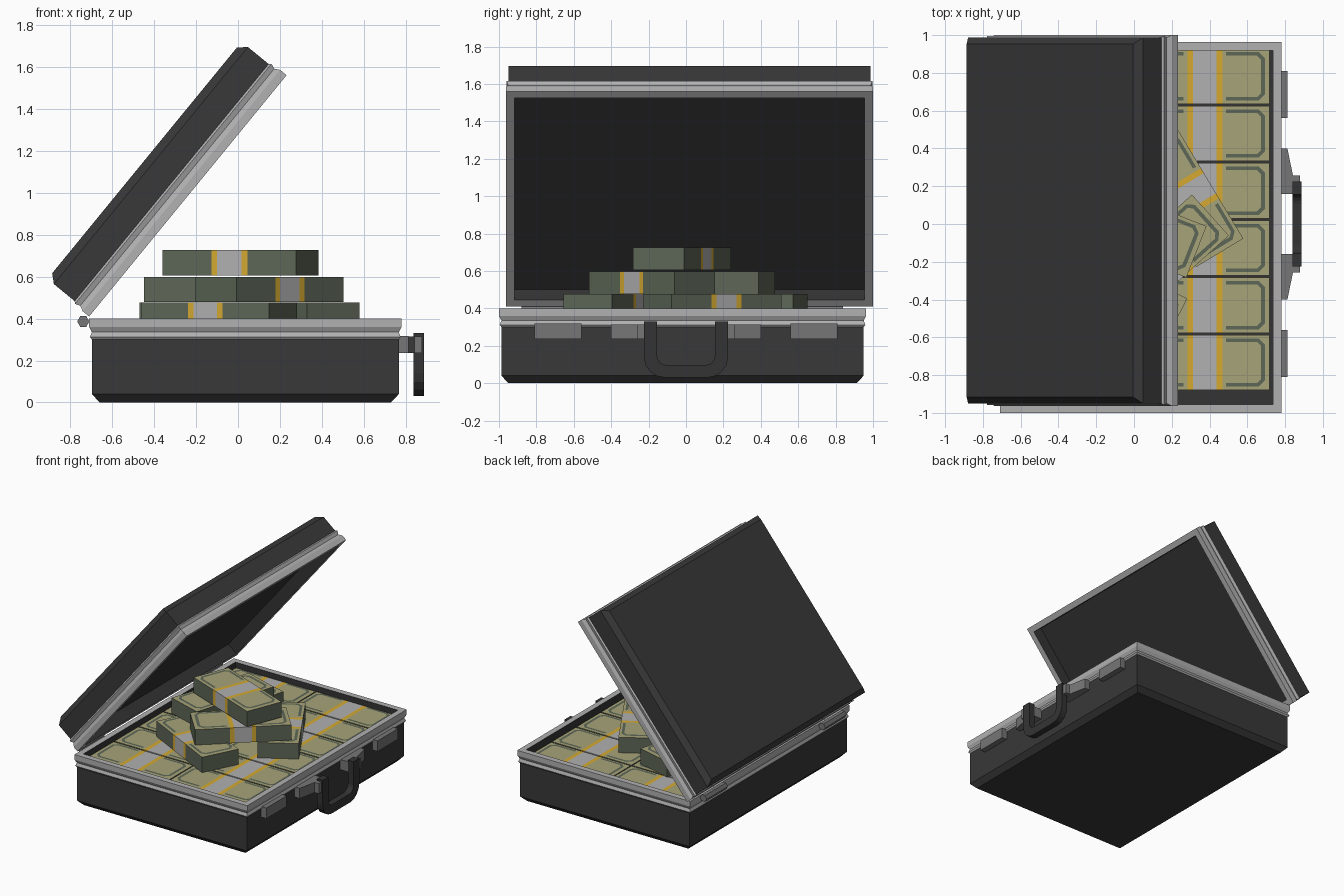
import bpy, bmesh, math
from mathutils import Matrix, Vector

if "Cube" in bpy.data.objects:
    bpy.data.objects.remove(bpy.data.objects["Cube"])


def material(name, rgb):
    m = bpy.data.materials.new(name)
    m.diffuse_color = (*rgb, 1)
    m.use_nodes = True
    m.node_tree.nodes["Principled BSDF"].inputs["Base Color"].default_value = m.diffuse_color
    return m


BLACK = material("case_black", (0.040, 0.040, 0.040))
LINING = material("lining_black", (0.034, 0.034, 0.034))
SILVER = material("rim_silver", (0.44, 0.44, 0.44))
STEEL = material("latch_grey", (0.18, 0.18, 0.18))
GRIP = material("handle_black", (0.034, 0.034, 0.036))
PAPER = material("note_tan", (0.39, 0.37, 0.19))
GREEN = material("note_green", (0.11, 0.135, 0.095))
GOLD = material("strap_gold", (0.66, 0.40, 0.03))
STRAP = material("strap_white", (0.44, 0.44, 0.44))


def finish(bm, name, mats, recalc=True):
    if recalc:
        bmesh.ops.recalc_face_normals(bm, faces=bm.faces[:])
    me = bpy.data.meshes.new(name)
    bm.to_mesh(me)
    bm.free()
    for m in mats:
        me.materials.append(m)
    return me


def place(name, me, matrix=Matrix()):
    ob = bpy.data.objects.new(name, me)
    bpy.context.collection.objects.link(ob)
    ob.matrix_world = matrix
    return ob


def shell(name, x0, x1, y0, y1, profile, mats, matrix=Matrix()):
    """Rectangular tray: (inset, z, material of the band that follows)."""
    bm = bmesh.new()
    rings = []
    for i, z, _ in profile:
        rings.append([bm.verts.new(p) for p in (
            (x0 + i, y0 + i, z), (x1 - i, y0 + i, z),
            (x1 - i, y1 - i, z), (x0 + i, y1 - i, z))])
    for a, b, (_, _, mi) in zip(rings, rings[1:], profile):
        for k in range(4):
            j = (k + 1) % 4
            bm.faces.new((a[k], a[j], b[j], b[k])).material_index = mi
    bm.faces.new(rings[0]).material_index = profile[0][2]
    bm.faces.new(rings[-1]).material_index = profile[-1][2]
    return place(name, finish(bm, name, mats), matrix)


def prism(name, pts, vec, mat):
    """Extrude a closed outline of 3D points along vec."""
    bm = bmesh.new()
    f = bm.faces.new([bm.verts.new(p) for p in pts])
    r = bmesh.ops.extrude_face_region(bm, geom=[f])
    bmesh.ops.translate(bm, vec=Vector(vec), verts=[
        v for v in r["geom"] if isinstance(v, bmesh.types.BMVert)])
    return place(name, finish(bm, name, [mat]))


def box(name, x0, x1, y0, y1, z0, z1, mat):
    return prism(name, [(x0, y0, z0), (x1, y0, z0), (x1, y1, z0), (x0, y1, z0)],
                 (0, 0, z1 - z0), mat)


# Case halves: outer black body, silver rim, dark lining
CASE = [BLACK, SILVER, LINING]
shell("case_base", -0.71, 0.78, -1.0, 0.963, [
    (0.05, 0, 0), (0.013, 0.04, 0), (0.013, 0.30, 1), (0.004, 0.312, 1),
    (0.013, 0.335, 1), (0, 0.36, 1), (0, 0.40, 1), (0.045, 0.40, 2),
    (0.045, 0.235, 2)], CASE)
hinge = Matrix.Translation((-0.71, 0, 0.41)) @ Matrix.Rotation(math.radians(-50.7), 4, 'Y')
shell("case_lid", 0, 1.487, -0.963, 1.0, [
    (0.048, 0.267, 0), (0.013, 0.228, 0), (0.013, 0.10, 1), (0.004, 0.09, 1),
    (0.013, 0.065, 1), (0, 0.04, 1), (0, 0, 1), (0.045, 0, 2),
    (0.045, 0.09, 2)], CASE, hinge)

# Hinge barrels
for n, y in enumerate((-0.75, 0.71)):
    ring = [(-0.738 + 0.029 * math.cos(k * math.pi / 3), y - 0.13,
             0.386 + 0.029 * math.sin(k * math.pi / 3)) for k in range(6)]
    prism(f"hinge_{n}", ring, (0, 0.26, 0), STEEL)

# Latches, handle mounts and pivot tabs, mirrored in y
for n, s in enumerate((-1, 1)):
    box(f"latch_{n}", 0.765, 0.812, *sorted((s * 0.56, s * 0.81)), 0.235, 0.318, STEEL)
    prism(f"handle_mount_{n}", [(x, s * y, 0.235) for x, y in (
        (0.765, 0.16), (0.843, 0.16), (0.843, 0.25), (0.812, 0.40), (0.765, 0.40))],
        (0, 0, 0.08), STEEL)
    box(f"handle_pivot_{n}", 0.838, 0.878, *sorted((s * 0.215, s * 0.258)), 0.235, 0.315, STEEL)


# Handle: U outline with rounded lower corners
def u_path(half, low, r):
    pts = [(-half, 0.33)]
    for s, a0 in ((-1, 180), (1, 270)):
        for k in range(5):
            a = math.radians(a0 + k * 22.5)
            pts.append((s * (half - r) + r * math.cos(a), low + r + r * math.sin(a)))
    return pts + [(half, 0.33)]


outline = u_path(0.225, 0.03, 0.11) + u_path(0.155, 0.097, 0.05)[::-1]
prism("handle", [(0.838, y, z) for y, z in outline], (0.05, 0, 0), GRIP)

# Banknote bundle mesh: straps by length, tan top, green edges, printed frames
L, W, H = 0.685, 0.292, 0.12


def bundle_mesh():
    bm = bmesh.new()
    xs = (-L / 2, -0.0925, -0.0625, 0.0625, 0.0925, L / 2)
    rings = [[bm.verts.new((x, y, z)) for y, z in (
        (-W / 2, 0), (W / 2, 0), (W / 2, H), (-W / 2, H))] for x in xs]
    for i, (a, b) in enumerate(zip(rings, rings[1:])):
        for k in range(4):
            j = (k + 1) % 4
            f = bm.faces.new((a[k], a[j], b[j], b[k]))
            f.material_index = {1: 2, 2: 3, 3: 2}.get(i, 0 if k in (0, 2) else 1)
    for r in (rings[0], rings[-1]):
        bm.faces.new(r).material_index = 1
    bmesh.ops.recalc_face_normals(bm, faces=bm.faces[:])
    outer = [(0.112, 0.128), (0.285, 0.128), (0.318, 0.095)]
    inner = [(0.112, 0.109), (0.277, 0.109), (0.298, 0.088)]
    full = [p + [(x, -y) for x, y in p[::-1]] for p in (outer, inner)]
    for s in (1, -1):
        o, n = [[bm.verts.new((s * x, y, H + 0.003)) for x, y in p] for p in full]
        for k in range(5):
            f = bm.faces.new((o[k], n[k], n[k + 1], o[k + 1]))
            f.normal_update()
            if f.normal.z < 0:
                f.normal_flip()
            f.material_index = 1
    return finish(bm, "bundle", [PAPER, GREEN, GOLD, STRAP], recalc=False)


BUNDLE = bundle_mesh()

# Packed layer: two columns of six
for c, x in enumerate((0.375, -0.318)):
    for r in range(6):
        place(f"packed_bundle_{c}_{r}", BUNDLE,
              Matrix.Translation((x, 0.782 - 0.303 * r, 0.2355)))

# Loose pile: x, y, z, turn
pile = [(-0.09, -0.37, 0.357, -27), (0.277, 0.141, 0.357, -59), (-0.24, 0.28, 0.357, 75),
        (0.15, -0.182, 0.478, 42), (-0.205, 0.105, 0.478, 72.5),
        (0.012, -0.022, 0.606, -21.5)]
for n, (x, y, z, a) in enumerate(pile):
    place(f"loose_bundle_{n}", BUNDLE,
          Matrix.Translation((x, y, z)) @ Matrix.Rotation(math.radians(a), 4, 'Z'))
